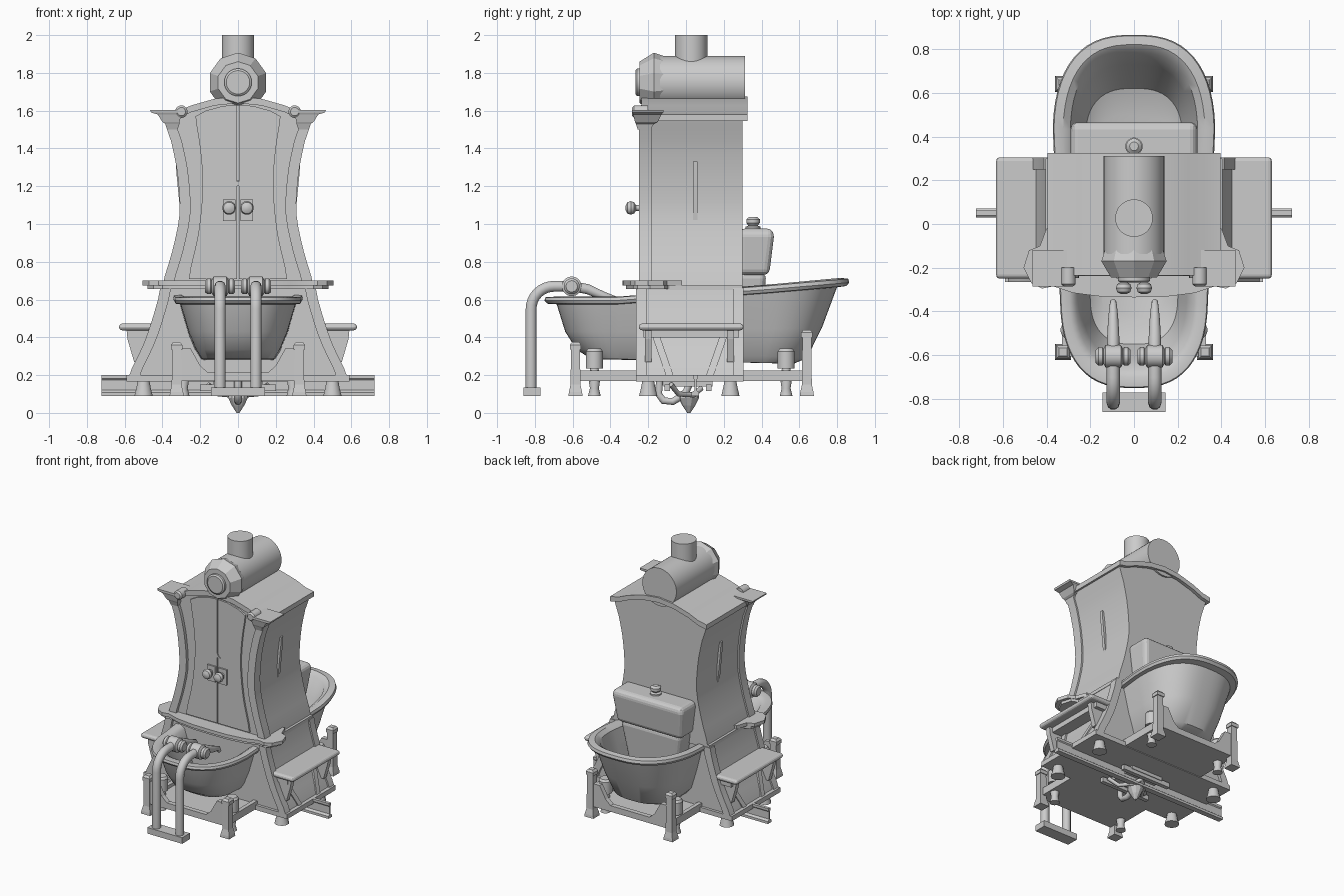
import bpy, bmesh, math
from mathutils import Vector

if "Cube" in bpy.data.objects:
    bpy.data.objects.remove(bpy.data.objects["Cube"])

grey = bpy.data.materials.new("plain_grey")
grey.use_nodes = True
grey.diffuse_color = (0.6, 0.6, 0.6, 1)
grey.node_tree.nodes["Principled BSDF"].inputs["Base Color"].default_value = (0.6, 0.6, 0.6, 1)


def finish(ob, smooth):
    ob.data.materials.append(grey)
    bpy.ops.object.select_all(action='DESELECT')
    ob.select_set(True)
    bpy.context.view_layer.objects.active = ob
    if ob.type == 'CURVE':
        bpy.ops.object.convert(target='MESH')
        ob = bpy.context.view_layer.objects.active
    if smooth:
        bpy.ops.object.shade_smooth_by_angle(angle=math.radians(smooth))
    return ob


def loft(name, rings, smooth=30):
    """Skin a list of equal-length point rings and cap both ends."""
    bm = bmesh.new()
    vs = [[bm.verts.new(p) for p in r] for r in rings]
    n = len(vs[0])
    for a, b in zip(vs, vs[1:]):
        for i in range(n):
            j = (i + 1) % n
            bm.faces.new((a[i], a[j], b[j], b[i]))
    bm.faces.new(vs[0])
    bm.faces.new(vs[-1])
    bmesh.ops.recalc_face_normals(bm, faces=bm.faces)
    me = bpy.data.meshes.new(name)
    bm.to_mesh(me)
    bm.free()
    ob = bpy.data.objects.new(name, me)
    bpy.context.collection.objects.link(ob)
    return finish(ob, smooth)


def slab_y(name, pts, y0, y1, smooth=30):
    """Front (x, z) outline extruded in y."""
    return loft(name, [[(x, y, z) for x, z in pts] for y in (y0, y1)], smooth)


def slab_z(name, pts, z0, z1):
    return loft(name, [[(x, y, z) for x, y in pts] for z in (z0, z1)])


def block(name, levels, bevel=0):
    """Stacked rectangles: (z, x0, x1, y0, y1)."""
    ob = loft(name, [[(a, c, z), (b, c, z), (b, d, z), (a, d, z)] for z, a, b, c, d in levels], 0)
    if bevel:
        m = ob.modifiers.new("bevel", 'BEVEL')
        m.width, m.segments, m.limit_method = bevel, 3, 'ANGLE'
        for p in ob.data.polygons:
            p.use_smooth = False
    return ob


def box(name, x0, x1, y0, y1, z0, z1, bevel=0):
    return block(name, [(z0, x0, x1, y0, y1), (z1, x0, x1, y0, y1)], bevel)


def lathe(name, c, axis, prof, n=24, smooth=35):
    """Round part: (radius, offset along axis) about point c."""
    q = Vector(axis).to_track_quat('Z', 'Y')
    ang = [2 * math.pi * (i + .5) / n for i in range(n)]
    return loft(name, [[Vector(c) + q @ Vector((r * math.cos(a), r * math.sin(a), t)) for a in ang]
                       for r, t in prof], smooth)


def tube(name, pts, r, taper=None):
    cu = bpy.data.curves.new(name, 'CURVE')
    cu.dimensions, cu.bevel_depth, cu.bevel_resolution, cu.use_fill_caps = '3D', r, 3, True
    sp = cu.splines.new('POLY')
    sp.points.add(len(pts) - 1)
    for i, (p, q) in enumerate(zip(sp.points, pts)):
        p.co = (*q, 1)
        p.radius = taper[i] if taper else 1
    ob = bpy.data.objects.new(name, cu)
    bpy.context.collection.objects.link(ob)
    return finish(ob, 50)


def mirrored(half):
    return half + [(-x, v) for x, v in reversed(half) if x > 1e-6]


def curve_x(knots, z):
    """Smoothly interpolated half width at height z; knots are (x, z)."""
    for k in range(len(knots) - 1):
        (x1, z1), (x2, z2) = knots[k], knots[k + 1]
        if z <= z2 + 1e-6:
            x0, x3 = knots[max(k - 1, 0)][0], knots[min(k + 2, len(knots) - 1)][0]
            t = (z - z1) / (z2 - z1)
            return .5 * (2 * x1 + (x2 - x0) * t + (2 * x0 - 5 * x1 + 4 * x2 - x3) * t * t
                         + (3 * x1 - x0 - 3 * x2 + x3) * t ** 3)
    return knots[-1][0]


def side(knots, n=14, off=0):
    z0, z1 = knots[0][1], knots[-1][1]
    zs = [z0 + (z1 - z0) * i / n for i in range(n + 1)]
    return [(curve_x(knots, z) + off, z) for z in zs]


# Waisted cabinet with arched roof
body = [(.39, .66), (.335, .86), (.297, 1.06), (.31, 1.28), (.345, 1.45), (.385, 1.57)]
arch = [(.385, 1.572), (.32, 1.585), (.24, 1.62), (.12, 1.655), (0, 1.668)]
slab_y("cabinet_body", mirrored(side(body) + arch[1:]), -.225, .30)
roof_top = [(x * 1.03, z + .008) for x, z in arch]
roof_low = [(x * 1.03, z - .028) for x, z in reversed(arch)]
roof = roof_top + [(-x, z) for x, z in reversed(roof_top[:-1])]
roof += [(-x, z) for x, z in reversed(roof_low[1:])] + roof_low
slab_y("roof_slab", roof, -.235, .325)

# Base with flared sides
base = [(.40, .66), (.435, .52), (.49, .36), (.57, .18)][::-1]
slab_y("flared_base", mirrored(side(base, 8)), -.245, .285)
box("base_platform", -.59, .59, -.265, .305, .165, .2)
box("base_cornice", -.405, .405, -.25, .30, .65, .675)

# Wavy ledge around the cabinet front
ledge = mirrored([(0, -.335), (.14, -.333), (.28, -.315), (.37, -.285), (.42, -.295), (.47, -.27),
                  (.505, -.2), (.48, -.12), (.43, -.1), (.40, -.02)])
slab_z("front_ledge", ledge, .675, .70)
slab_z("ledge_moulding", [(x * .95, y * .95) for x, y in ledge], .655, .676)

# Doors
door = [(.26, .71), (.21, .95), (.187, 1.2), (.20, 1.4), (.225, 1.57)]
door_top = [(.17, 1.60), (.08, 1.625), (.004, 1.63)]
for s, tag in ((1, "left"), (-1, "right")):
    def flip(pts):
        return [(s * x, z) for x, z in pts]

    def span(a, b):
        return sorted((s * a, s * b))

    slab_y(tag + "_door", flip([(.004, .71)] + side(door) + door_top), -.238, -.22)
    box(tag + "_door_plate", *span(.012, .08), -.25, -.235, 1.015, 1.13)
    lathe(tag + "_door_knob", (s * .047, -.245, 1.085), (0, -1, 0),
          [(.015, 0), (.015, .02), (.03, .03), (.036, .047), (.03, .066), (.012, .075)])

    # Corner posts on cabinet and base
    strip = side(body, 14, .012) + side(body, 14, -.045)[::-1]
    slab_y(tag + "_front_pillar", flip(strip), -.248, -.18)
    strip = side(base, 8, .012) + side(base, 8, -.045)[::-1]
    slab_y(tag + "_base_front_frame", flip(strip), -.265, -.21)
    slab_y(tag + "_base_back_frame", flip(strip), .25, .305)

    # Capital and scroll
    block(tag + "_capital", [(z, *span(a, b), c, d) for z, a, b, c, d in (
        (1.50, .32, .375, -.255, -.19), (1.53, .31, .385, -.265, -.17), (1.54, .31, .40, -.27, -.15),
        (1.58, .30, .425, -.28, -.13), (1.59, .29, .46, -.285, -.12), (1.603, .29, .465, -.285, -.12))])
    lathe(tag + "_scroll", (s * .30, -.2, 1.595), (0, -1, 0), [(.033, 0), (.033, .075), (.022, .085)])

    # Side handle bar
    slab_y(tag + "_side_handle", flip([(.28, 1.0), (.30, 1.0), (.326, 1.27), (.33, 1.33), (.30, 1.33)]), .037, .06)

    # Side bench with brackets
    box(tag + "_bench_seat", *span(.42, .63), -.25, .305, .437, .473, .018)
    box(tag + "_bench_apron", *span(.42, .565), -.225, .28, .40, .44)
    for y in (-.2, .235):
        slab_y(tag + "_bench_bracket", flip([(.44, .44), (.59, .44), (.585, .39), (.55, .27), (.5, .27)]),
               y - .018, y + .018, 0)
        lathe(tag + "_base_foot", (s * .5, y, .09), (0, 0, 1), [(.05, 0), (.04, .04), (.032, .08)], 12)
    for y, lean in ((-.13, -.05), (.17, .05)):
        loft(tag + "_base_brace", [[(s * (x + dx), y + d + o, z) for dx, o in
                                    ((-.03, -.02), (.012, -.02), (.012, .02), (-.03, .02))]
                                   for x, d, z in ((.57, -lean, .18), (.47, lean * .6, .41))], 0)

    # Tub supports
    for y, top in ((-.585, .375), (.64, .44)):
        block(tag + "_corner_post", [(z, s * .325 - w, s * .325 + w, y - w, y + w) for z, w in (
            (.09, .037), (.11, .035), (.15, .026), (top - .04, .024), (top - .04, .03),
            (top - .015, .03), (top, .018))])
    for y in (-.485, .53):
        lathe(tag + "_tub_foot", (s * .29, y, .09), (0, 0, 1),
              [(.034, 0), (.024, .04), (.034, .1), (.022, .145), (.046, .145), (.046, .235), (.035, .25)], 16)

    # Standing tap
    x = s * .095
    bend = [(x, -.82 + .12 * (1 - math.cos(a)), .55 + .12 * math.sin(a))
            for a in [math.pi / 2 * i / 8 for i in range(9)]]
    tube(tag + "_riser_pipe", [(x, -.82, .11)] + bend + [(x, -.6, .67)], .03)
    lathe(tag + "_tap_valve", (x - .08, -.605, .67), (1, 0, 0),
          [(.03, 0), (.042, .012), (.042, .03), (.035, .036), (.052, .045), (.052, .115), (.035, .124),
           (.042, .13), (.042, .148), (.03, .16)])
    tube(tag + "_tap_spout", [(x, -.6, .67), (x, -.52, .655), (x, -.44, .62), (x, -.37, .6), (x, -.355, .575)],
         .028, (1, 1, .85, .6, .5))
box("tap_foot_plate", -.143, .143, -.86, -.77, .09, .135)
slab_y("door_ornament", [(-.025, 1.2), (.025, 1.2), (.008, 1.215), (0, 1.235), (-.008, 1.215)], -.245, -.235)


# Long tub running through the base
def tub_ring(yf, yb, w, zf, zb, n=56):
    pts = []
    for i in range(n):
        a = 2 * math.pi * (i + .5) / n
        c, s = math.cos(a), math.sin(a)
        c2 = math.copysign(abs(c) ** .75, c)
        s2 = math.copysign(abs(s) ** .85, s)
        y = .4 + (yb - .4) * s2 if s > 0 else -.33 + (yf + .33) * -s2 * -1 * -1
        if s <= 0:
            y = -.33 + (-.33 - yf) * s2
        t = min(max((y + .25) / (yb + .25), 0), 1)
        pts.append((w * c2 * (1 + .1 * min(t * 2, 1)), y, zf + (zb - zf) * t))
    return pts


loft("bath_tub", [tub_ring(*r) for r in (
    (-.50, .57, .19, .285, .26), (-.58, .64, .222, .335, .29), (-.64, .72, .262, .43, .45),
    (-.685, .80, .305, .575, .665), (-.735, .85, .33, .578, .672), (-.75, .865, .338, .595, .69),
    (-.745, .86, .333, .612, .71), (-.70, .82, .295, .615, .715), (-.665, .785, .265, .595, .69),
    (-.62, .73, .24, .52, .56), (-.55, .62, .20, .37, .37), (-.46, .50, .15, .335, .33))], 40)

# Floor below the tub and its cradle boards
box("tub_floor", -.325, .325, -.6, .65, .17, .2)
cradle = mirrored([(0, .215), (.16, .215), (.2, .25), (.25, .34), (.325, .34), (.325, .17)])
slab_y("front_cradle", cradle, -.605, -.57, 0)
slab_y("back_cradle", cradle, .622, .657, 0)
for s in (1, -1):
    box("floor_side_rail", *sorted((s * .30, s * .33)), -.58, .64, .17, .225)

# Water tank with lid knob behind the cabinet
block("tank_lower", [(.45, -.2, .2, .27, .4), (.74, -.25, .25, .27, .425)], .03)
block("tank_upper", [(.73, -.265, .265, .28, .44), (.93, -.29, .29, .28, .465), (.975, -.285, .285, .28, .462)], .03)
lathe("tank_knob", (0, .355, .97), (0, 0, 1), [(.04, 0), (.04, .015), (.025, .022), (.036, .035), (.036, .055), (.02, .068)])

# Boiler and chimney on the roof
lathe("boiler_drum", (0, .312, 1.75), (0, -1, 0), [(.14, 0), (.14, .45)], 40)
lathe("boiler_head", (0, -.12, 1.75), (0, -1, 0), [(.14, 0), (.157, .05), (.11, .125)], 10, 0)
lathe("boiler_cap", (0, -.24, 1.75), (0, -1, 0), [(.073, 0), (.073, .02), (.062, .028)], 32)
lathe("chimney", (0, .027, 1.84), (0, 0, 1), [(.086, 0), (.086, .16)], 32)

# Track rail crossing under the base
rail = [(.04, .09), (.04, .108), (.01, .12), (.01, .175), (.022, .182), (.022, .2)]
rail += [(-y, z) for y, z in reversed(rail)]
loft("track_rail", [[(x, .05 + .5 * y, z) for y, z in rail] for x in (-.722, .722)], 0)

# Drain works underneath
box("drain_frame", -.13, .13, -.12, .14, .14, .17)
for y in (-.1, .12):
    box("drain_crossbar", -.2, .2, y - .015, y + .015, .115, .15)
tube("drain_trap", [(0, -.14, .17), (0, -.145, .1), (0, -.12, .065), (0, -.07, .06), (0, -.03, .085),
                    (0, 0, .11), (0, .02, .16)], .02)
for s in (1, -1):
    tube("drain_side_pipe", [(s * .16, -.08, .15), (s * .1, -.04, .1), (s * .05, .04, .095), (0, .08, .13)], .014)
lathe("drain_nozzle", (0, .015, .09), (0, 0, -1), [(.05, -.02), (.055, .01), (.035, .05), (.008, .09)], 10, 0)
